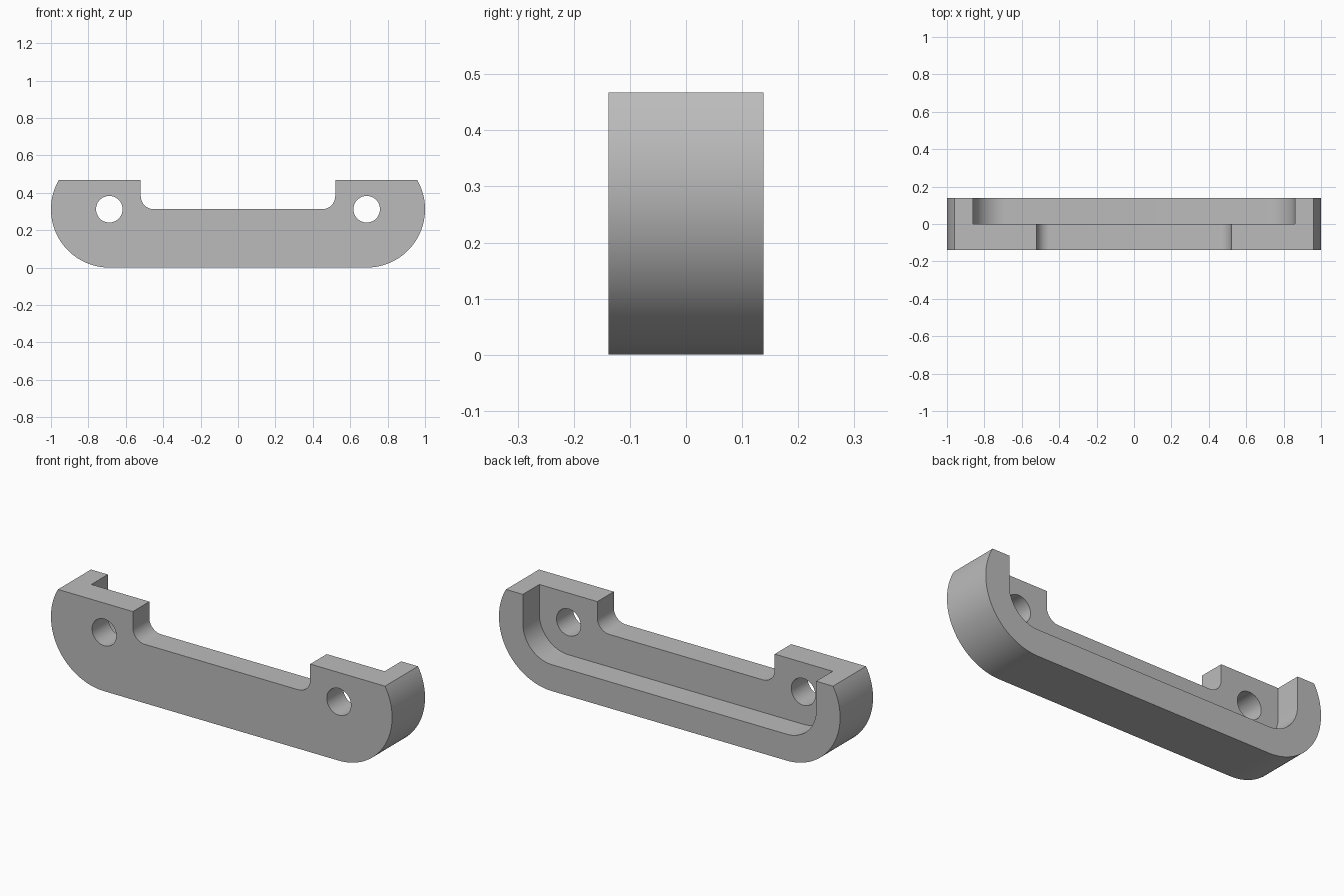
import bpy
import bmesh
from math import sin, cos, pi, asin, sqrt

cube = bpy.data.objects.get("Cube")
if cube:
    bpy.data.objects.remove(cube, do_unlink=True)

HALF_DEPTH = 0.138
TOP = 0.467
CX, CZ = 0.688, 0.312      # centre of the rounded end and of the screw hole
R_OUT, R_IN = 0.312, 0.172
NOTCH_X, FILLET = 0.52, 0.07
HOLE_R = 0.071

grey = bpy.data.materials.new("plain grey")
grey.use_nodes = True
colour = (0.5, 0.5, 0.5, 1)
grey.diffuse_color = colour
grey.node_tree.nodes["Principled BSDF"].inputs["Base Color"].default_value = colour


def arc(cx, cz, r, start, end, steps=32):
    return [(cx + r * cos(start + (end - start) * i / steps),
             cz + r * sin(start + (end - start) * i / steps)) for i in range(steps + 1)]


def mirrored(right):
    """Close a right-hand outline with its mirror image."""
    return right + [(-x, z) for x, z in reversed(right)]


def prism(name, outline, y0, y1):
    """Extrude an x-z outline from y0 to y1."""
    bm = bmesh.new()
    face = bm.faces.new([bm.verts.new((x, y0, z)) for x, z in outline])
    moved = bmesh.ops.extrude_face_region(bm, geom=[face])["geom"]
    verts = [v for v in moved if isinstance(v, bmesh.types.BMVert)]
    bmesh.ops.translate(bm, verts=verts, vec=(0, y1 - y0, 0))
    bmesh.ops.recalc_face_normals(bm, faces=bm.faces)
    mesh = bpy.data.meshes.new(name)
    bm.to_mesh(mesh)
    bm.free()
    mesh.materials.append(grey)
    obj = bpy.data.objects.new(name, mesh)
    bpy.context.collection.objects.link(obj)
    return obj


# Body: flat bottom, round ends cut off level at the top
body = prism("bracket_body",
             mirrored(arc(CX, CZ, R_OUT, -pi / 2, asin((TOP - CZ) / R_OUT), 48)),
             -HALF_DEPTH, HALF_DEPTH)

# Cutters: rear recess, central notch with filleted corners, two screw holes
above = TOP + 0.1
cutters = [
    prism("recess_cutter",
          mirrored(arc(CX, CZ, R_IN, -pi / 2, 0) + [(CX + R_IN, above)]),
          0, HALF_DEPTH + 0.1),
    prism("notch_cutter",
          mirrored(arc(NOTCH_X - FILLET, CZ + FILLET, FILLET, -pi / 2, 0, 16)
                   + [(NOTCH_X, above)]),
          -HALF_DEPTH - 0.1, 0.05),
]
for side in (-1, 1):
    cutters.append(prism("screw_hole_cutter", arc(side * CX, CZ, HOLE_R, 0, 2 * pi, 48)[:-1],
                         -HALF_DEPTH - 0.1, 0.05))

bpy.context.view_layer.objects.active = body
for cutter in cutters:
    cutter.hide_render = True
    mod = body.modifiers.new("cut", "BOOLEAN")
    mod.operation = "DIFFERENCE"
    mod.solver = "EXACT"
    mod.object = cutter
    bpy.ops.object.modifier_apply(modifier=mod.name)
    bpy.data.objects.remove(cutter, do_unlink=True)

# Smooth curved walls, sharp edges kept
bpy.ops.object.select_all(action="DESELECT")
body.select_set(True)
bpy.ops.object.shade_smooth_by_angle(angle=pi / 6)
